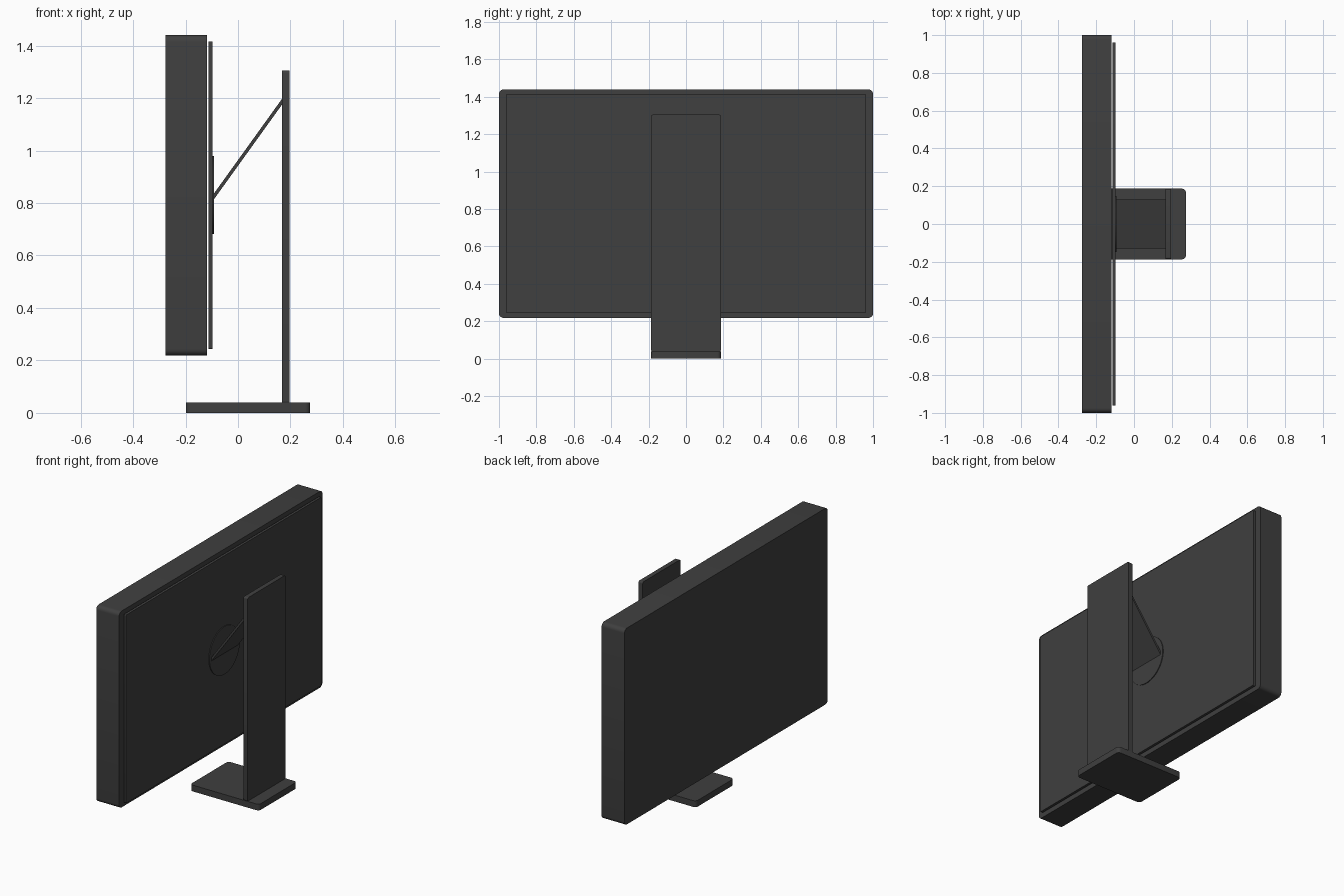
import bpy, bmesh, math
from mathutils import Matrix, Vector

if "Cube" in bpy.data.objects:
    bpy.data.objects.remove(bpy.data.objects["Cube"])

dark = bpy.data.materials.new("dark_grey")
dark.diffuse_color = (0.05, 0.05, 0.05, 1)
dark.use_nodes = True
dark.node_tree.nodes["Principled BSDF"].inputs["Base Color"].default_value = dark.diffuse_color


def finish(bm, name):
    bmesh.ops.recalc_face_normals(bm, faces=bm.faces[:])
    me = bpy.data.meshes.new(name)
    bm.to_mesh(me)
    bm.free()
    ob = bpy.data.objects.new(name, me)
    bpy.context.collection.objects.link(ob)
    me.materials.append(dark)
    bpy.ops.object.select_all(action='DESELECT')
    ob.select_set(True)
    bpy.context.view_layer.objects.active = ob
    bpy.ops.object.shade_smooth_by_angle(angle=math.radians(35))
    return ob


def slab(name, x, y, z, axis=0, radius=0.0):
    """Box between limits; the four edges along the given axis are rounded."""
    bm = bmesh.new()
    bmesh.ops.create_cube(bm, size=1)
    for v in bm.verts:
        v.co = Vector([lim[0] if c < 0 else lim[1] for c, lim in zip(v.co, (x, y, z))])
    if radius:
        edges = [e for e in bm.edges
                 if abs(e.verts[0].co[axis] - e.verts[1].co[axis]) > 1e-5]
        bmesh.ops.bevel(bm, geom=edges, offset=radius, segments=5,
                        profile=0.5, affect='EDGES')
    return finish(bm, name)


# Display housing and the thin raised back panel
slab("display_housing", (-0.276, -0.119), (-1, 1), (0.218, 1.44), 0, 0.025)
slab("back_panel", (-0.113, -0.097), (-0.961, 0.961), (0.244, 1.416), 0, 0.005)

# Round mount on the back panel
bm = bmesh.new()
bmesh.ops.create_cone(bm, cap_ends=True, segments=64, radius1=0.149, radius2=0.149,
                      depth=0.018,
                      matrix=Matrix.Translation((-0.101, 0, 0.83))
                      @ Matrix.Rotation(math.pi / 2, 4, 'Y'))
finish(bm, "mount_disc")

# Slanted arm plate, extruded from its side profile
bm = bmesh.new()
profile = [(-0.094, 0.811), (0.172, 1.181), (0.172, 1.203), (-0.094, 0.833)]
face = bm.faces.new([bm.verts.new((px, -0.13, pz)) for px, pz in profile])
ext = bmesh.ops.extrude_face_region(bm, geom=[face])
bmesh.ops.translate(bm, vec=(0, 0.26, 0),
                    verts=[g for g in ext["geom"] if isinstance(g, bmesh.types.BMVert)])
finish(bm, "support_arm")

# Upright and foot
slab("stand_upright", (0.168, 0.197), (-0.186, 0.186), (0.036, 1.305), 0, 0.01)
slab("stand_base", (-0.199, 0.275), (-0.187, 0.187), (0, 0.039), 2, 0.02)
